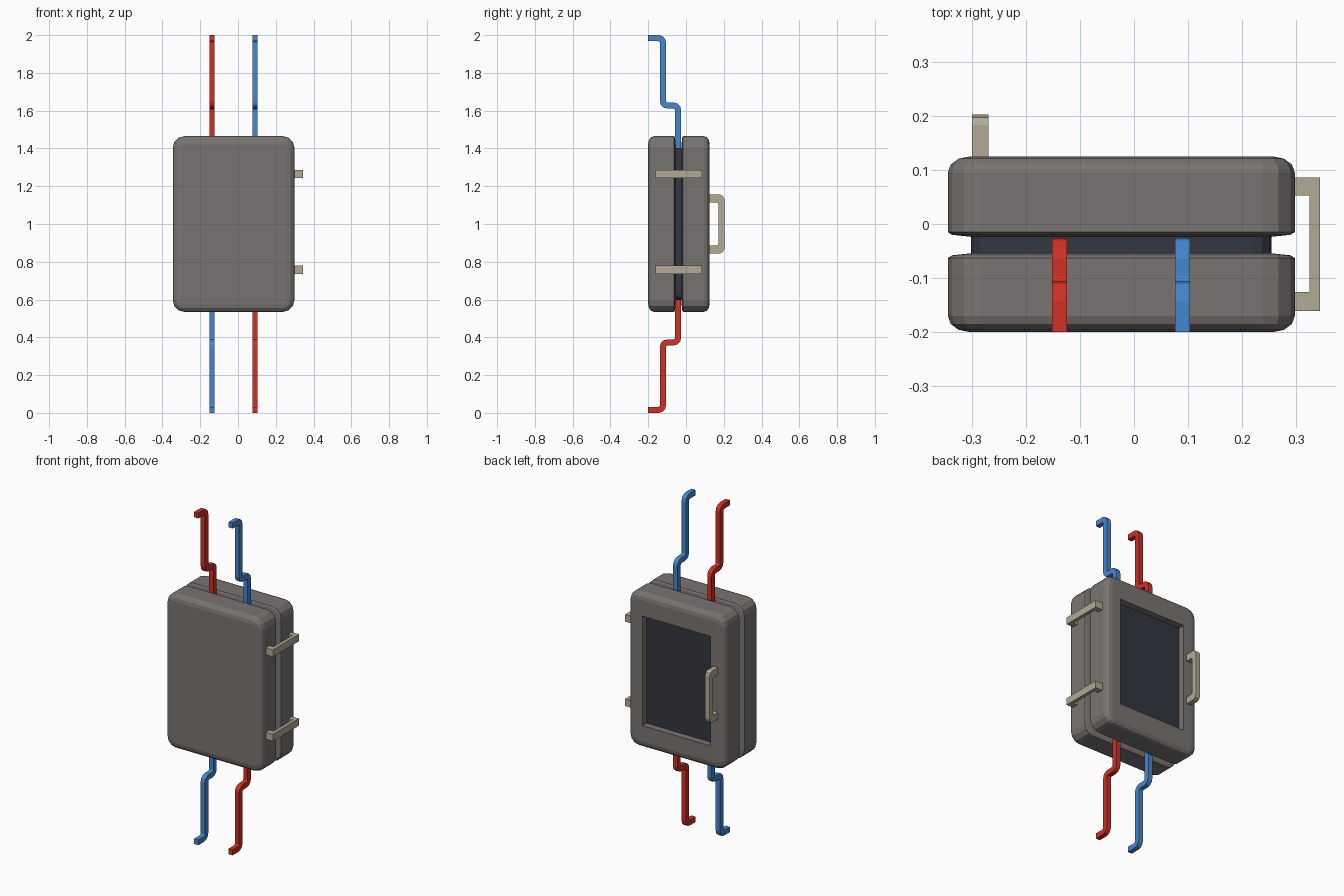
import bpy, bmesh
from math import sin, cos, pi
from mathutils import Vector

if "Cube" in bpy.data.objects:
    bpy.data.objects.remove(bpy.data.objects["Cube"])

CX, CZ = -0.0235, 1.0          # centre of the case
HW, HH = 0.3215, 0.465         # half width and half height of the case


def mat(name, r, g, b):
    m = bpy.data.materials.new(name)
    m.diffuse_color = (r, g, b, 1)
    m.use_nodes = True
    m.node_tree.nodes["Principled BSDF"].inputs["Base Color"].default_value = m.diffuse_color
    return m


GREY = mat("warm_grey", 0.19, 0.175, 0.168)
DARK = mat("dark_slate", 0.033, 0.038, 0.053)
RED = mat("red", 0.62, 0.03, 0.018)
BLUE = mat("blue", 0.06, 0.24, 0.62)
TAN = mat("tan", 0.45, 0.40, 0.31)


def finish(bm, name, material):
    bmesh.ops.remove_doubles(bm, verts=bm.verts, dist=0.0003)
    bmesh.ops.recalc_face_normals(bm, faces=bm.faces)
    me = bpy.data.meshes.new(name)
    bm.to_mesh(me)
    bm.free()
    me.materials.append(material)
    ob = bpy.data.objects.new(name, me)
    bpy.context.collection.objects.link(ob)
    return ob


def ring(hw, hh, r, y, seg=3):
    """Rounded rectangle in the xz plane."""
    pts = []
    for k, (sx, sz) in enumerate([(1, 1), (-1, 1), (-1, -1), (1, -1)]):
        for i in range(seg + 1):
            a = (k + i / seg) * pi / 2
            pts.append((CX + sx * (hw - r) + r * cos(a), y,
                        CZ + sz * (hh - r) + r * sin(a)))
    return pts


def loft(name, rings, material, cap_end=True):
    bm = bmesh.new()
    rows = [[bm.verts.new(p) for p in r] for r in rings]
    for a, b in zip(rows, rows[1:]):
        for i in range(len(a)):
            j = (i + 1) % len(a)
            bm.faces.new((a[i], a[j], b[j], b[i]))
    bm.faces.new(rows[0])
    if cap_end:
        bm.faces.new(rows[-1])
    return finish(bm, name, material)


def prism(name, outline, offset, material):
    """Extrude a flat outline along an offset vector."""
    bm = bmesh.new()
    a = [bm.verts.new(p) for p in outline]
    b = [bm.verts.new(Vector(p) + Vector(offset)) for p in outline]
    bm.faces.new(a)
    bm.faces.new(b)
    for i in range(len(a)):
        j = (i + 1) % len(a)
        bm.faces.new((a[i], a[j], b[j], b[i]))
    return finish(bm, name, material)


def shell_rings(y_in, y_edge, y_out, depth, inset=0.04, r=0.06):
    """Case half: tapered gap face, straight wall, rounded outer edge."""
    s = 1 if y_out > y_edge else -1
    rings = [ring(HW - 0.046, HH - 0.046, r - 0.046, y_in), ring(HW - 0.008, HH - 0.008, r - 0.008, y_edge - s * 0.001),
             ring(HW, HH, r, y_edge + s * 0.004)]
    for i in range(4):
        a = i / 3 * pi / 2
        d = inset * (1 - cos(a))
        rings.append(ring(HW - d, HH - d, r - d, y_out - s * depth * (1 - sin(a))))
    return rings


# Two case halves; the rear one is a door with a recessed window
loft("case_front", shell_rings(-0.054, -0.059, -0.2, 0.03), GREY)
WW, WH = 0.226, 0.33
door = shell_rings(-0.024, -0.019, 0.125, 0.03)
door += [ring(WW, WH, 0.0, 0.125), ring(WW, WH, 0.0, 0.083)]
loft("case_door", door, GREY, cap_end=False)
loft("window_panel", [ring(WW + 0.005, WH + 0.005, 0, y) for y in (0.075, 0.085)], DARK)

# Dark seal between the halves
loft("seal", [ring(0.2785, 0.402, 0.035, y) for y in (-0.066, -0.012)], DARK)

# Door handle
half = [(0.115, 0.155), (0.183, 0.155), (0.197, 0.147), (0.203, 0.13)]
inner = [(0.172, 0.105), (0.166, 0.114), (0.115, 0.114)]
prof = half + [(y, -z) for y, z in reversed(half)]
prof += [(y, -z) for y, z in reversed(inner)] + inner
prism("door_handle", [(-0.3, y, CZ + z) for y, z in prof], (0.03, 0, 0), TAN)

# Hinge brackets on the right side
clip = [(0.29, -0.161), (0.345, -0.161), (0.345, 0.086), (0.29, 0.086),
        (0.29, 0.053), (0.325, 0.053), (0.325, -0.126), (0.29, -0.126)]
for name, z in (("upper_hinge", 1.244), ("lower_hinge", 0.736)):
    prism(name, [(x, y, z) for x, y in clip], (0, 0, 0.043), TAN)


def fillet(path, r, seg=3):
    out = [Vector(path[0])]
    for p, c, n in zip(path, path[1:], path[2:]):
        c = Vector(c)
        u, v = (Vector(p) - c).normalized(), (Vector(n) - c).normalized()
        for i in range(seg + 1):
            a = i / seg * pi / 2
            out.append(c + r * (u * (1 - sin(a)) + v * (1 - cos(a))))
    return out + [Vector(path[-1])]


def pipe(name, x, sign, material):
    path = [(-0.042, 0.38), (-0.042, 0.627), (-0.122, 0.627), (-0.122, 0.984), (-0.2, 0.984)]
    pts = fillet(path, 0.024)
    left, right = [], []
    for i, p in enumerate(pts):
        d0 = (p - pts[i - 1]).normalized() if i else None
        d1 = (pts[i + 1] - p).normalized() if i < len(pts) - 1 else d0
        d0 = d0 or d1
        n0, n1 = Vector((-d0.y, d0.x)), Vector((-d1.y, d1.x))
        n = (n0 + n1) / (1 + n0.dot(n1)) * 0.016
        left.append(p + n)
        right.append(p - n)
    outline = [(x - 0.0142, q.x, CZ + sign * q.y) for q in left + right[::-1]]
    prism(name, outline, (0.0284, 0, 0), material)


# Pipes swap colours between top and bottom
pipe("upper_red_pipe", -0.138, 1, RED)
pipe("upper_blue_pipe", 0.09, 1, BLUE)
pipe("lower_blue_pipe", -0.138, -1, BLUE)
pipe("lower_red_pipe", 0.09, -1, RED)
